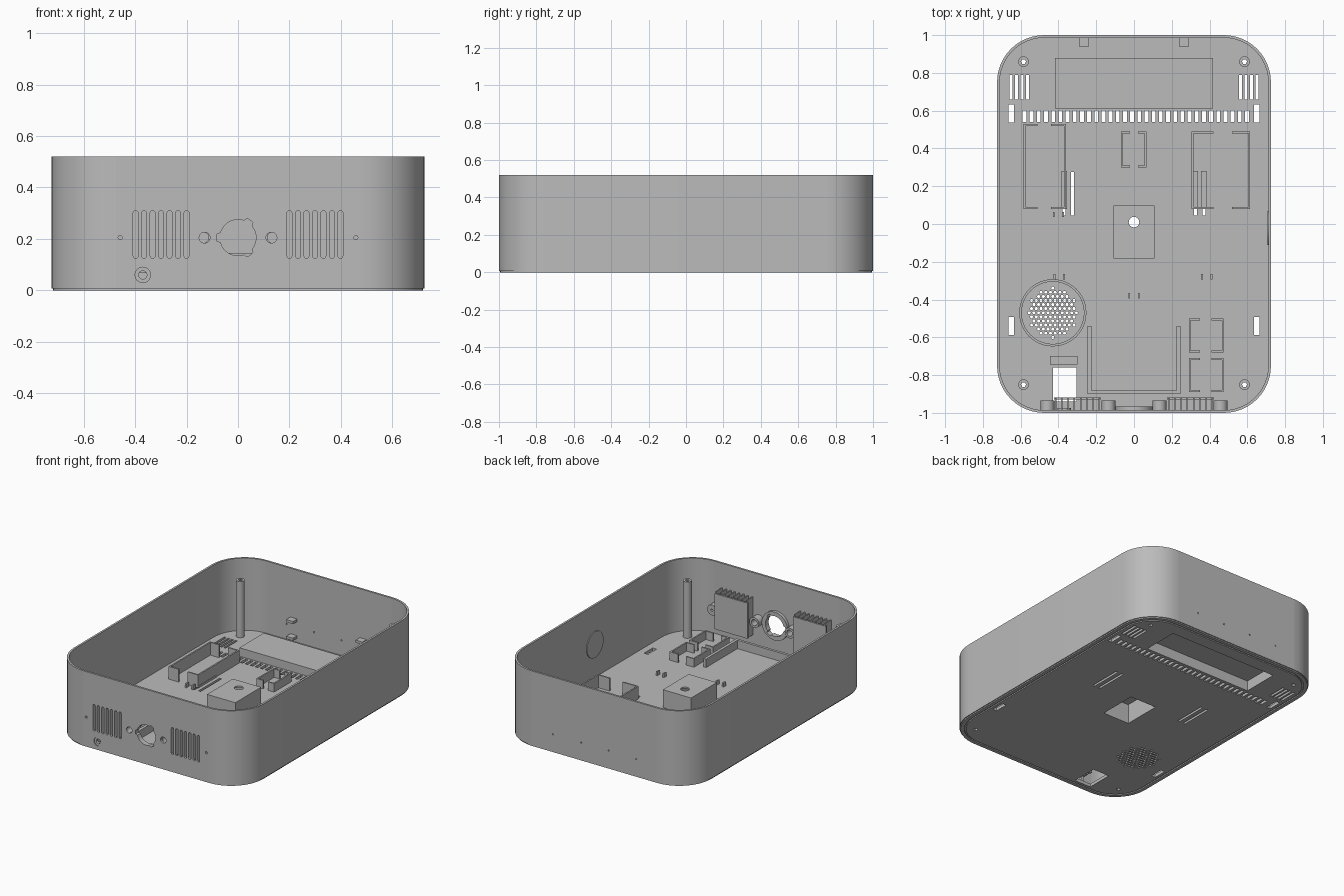
import bpy, bmesh, math
from mathutils import Matrix

cube = bpy.data.objects.get("Cube")
if cube:
    bpy.data.objects.remove(cube, do_unlink=True)

grey = bpy.data.materials.new("plain_grey")
grey.use_nodes = True
COLOR = (0.5, 0.5, 0.5, 1)
grey.diffuse_color = COLOR
grey.node_tree.nodes["Principled BSDF"].inputs["Base Color"].default_value = COLOR

HX, HY, TOP, R, T = 0.725, 1.0, 0.52, 0.25, 0.014
BASE, FLOOR = 0.008, 0.022


def finish(name, mesh):
    ob = bpy.data.objects.new(name, mesh)
    bpy.context.collection.objects.link(ob)
    mesh.materials.clear()
    mesh.materials.append(grey)
    bpy.ops.object.select_all(action='DESELECT')
    ob.select_set(True)
    bpy.context.view_layer.objects.active = ob
    bpy.ops.object.shade_smooth_by_angle(angle=math.radians(30))
    return ob


def plate(name, loops, lo, hi, upright=False):
    """Extrude an outline with holes from lo to hi, along z or (upright) along y."""
    cu = bpy.data.curves.new(name, 'CURVE')
    cu.dimensions, cu.fill_mode = '2D', 'BOTH'
    cu.extrude = (hi - lo) / 2
    for loop in loops:
        sp = cu.splines.new('POLY')
        sp.points.add(len(loop) - 1)
        for p, (u, v) in zip(sp.points, loop):
            p.co = (u, v, 0, 1)
        sp.use_cyclic_u = True
    tmp = bpy.data.objects.new("outline", cu)
    bpy.context.collection.objects.link(tmp)
    deps = bpy.context.evaluated_depsgraph_get()
    mesh = bpy.data.meshes.new_from_object(tmp.evaluated_get(deps))
    bpy.data.objects.remove(tmp, do_unlink=True)
    mid = (lo + hi) / 2
    if upright:
        mesh.transform(Matrix.Translation((0, mid, 0)) @ Matrix.Rotation(math.pi / 2, 4, 'X'))
    else:
        mesh.transform(Matrix.Translation((0, 0, mid)))
    bm = bmesh.new()
    bm.from_mesh(mesh)
    bmesh.ops.remove_doubles(bm, verts=bm.verts, dist=1e-5)
    bmesh.ops.recalc_face_normals(bm, faces=bm.faces)
    bm.to_mesh(mesh)
    bm.free()
    return finish(name, mesh)


def boxes(name, spans):
    """One object from (x0, x1, y0, y1, z0, z1) blocks."""
    bm = bmesh.new()
    for x0, x1, y0, y1, z0, z1 in spans:
        m = Matrix.Translation(((x0 + x1) / 2, (y0 + y1) / 2, (z0 + z1) / 2))
        bmesh.ops.create_cube(bm, size=1, matrix=m @ Matrix.Diagonal((x1 - x0, y1 - y0, z1 - z0, 1)))
    mesh = bpy.data.meshes.new(name)
    bm.to_mesh(mesh)
    bm.free()
    return finish(name, mesh)


def circle(x, y, r, n=24):
    return [(x + r * math.cos(math.tau * i / n), y + r * math.sin(math.tau * i / n)) for i in range(n)]


def rect(x0, x1, y0, y1):
    return [(x0, y0), (x1, y0), (x1, y1), (x0, y1)]


def slot(x, y0, y1, r, n=6):
    arc = [math.pi * i / n for i in range(n + 1)]
    return ([(x + r * math.cos(a), y1 - r + r * math.sin(a)) for a in arc] +
            [(x - r * math.cos(a), y0 + r - r * math.sin(a)) for a in arc])


def rounded(inset, n=12):
    """Rounded footprint, from the front right corner round to the front left."""
    pts, r = [], R - inset
    for k, (sx, sy) in enumerate([(1, -1), (1, 1), (-1, 1), (-1, -1)]):
        for i in range(n + 1):
            a = math.pi / 2 * (k - 1 + i / n)
            pts.append((sx * (HX - R) + r * math.cos(a), sy * (HY - R) + r * math.sin(a)))
    return pts


def keyed(r, notch, n=72):
    """Circle with three outward notches."""
    pts = []
    for i in range(n):
        a = 360 * i / n
        rad = notch if any(abs(a - c) < 13 for c in (55, 180, 305)) else r
        pts.append((rad * math.cos(math.radians(a)), 0.205 + rad * math.sin(math.radians(a))))
    return pts


# Floor openings
holes = [rect(-0.41, 0.41, 0.62, 0.87), rect(-0.1, 0.1, -0.175, 0.09), rect(-0.43, -0.305, -0.94, -0.76)]
holes += [rect(-0.59 + 0.038 * i, -0.57 + 0.038 * i, 0.54, 0.6) for i in range(32)]
for s in (-1, 1):
    holes += [rect(s * x - 0.008, s * x + 0.008, 0.66, 0.79) for x in (0.565, 0.593, 0.621, 0.65)]
    holes += [rect(s * 0.65 - 0.015, s * 0.65 + 0.015, y - 0.047, y + 0.047) for y in (0.585, -0.54)]
    holes += [rect(s * x - 0.008, s * x + 0.008, 0.045, 0.275) for x in (0.325, 0.37)]
    holes += [circle(s * 0.585, y, 0.014, 6) for y in (0.86, -0.85)]
for j in range(-6, 7):
    for i in range(-6, 7):
        x, y = 0.025 * (i + (j % 2) / 2), 0.0217 * j
        if math.hypot(x, y) < 0.132:
            holes.append(circle(x - 0.43, y - 0.47, 0.0088, 6))

plate("floor", [rounded(T / 2)] + holes, BASE, FLOOR)
plate("bottom_panel", [rounded(0.04)] + holes, 0, BASE)
plate("bottom_rim", [rounded(0.006), rounded(0.03)], 0, BASE)

# Walls: two curved sides, pierced front and back panels
outer, inner = rounded(0), rounded(T)
half = len(outer) // 2
side = outer[:half] + inner[:half][::-1]
plate("left_wall", [side], BASE, TOP)
plate("right_wall", [[(-x, y) for x, y in side]], BASE, TOP)
panel = rect(R - HX, HX - R, BASE, TOP)
front = [panel, keyed(0.07, 0.082), circle(-0.37, 0.06, 0.03)]
for s in (-1, 1):
    front += [slot(s * (0.2 + 0.033 * i), 0.125, 0.31, 0.0095) for i in range(7)]
    front += [circle(s * 0.13, 0.205, 0.021), circle(s * 0.458, 0.205, 0.008, 12)]
plate("front_wall", front, -HY, T - HY, True)
plate("back_wall", [panel] + [circle(x, 0.126, 0.005, 8) for x in (-0.32, -0.11, 0.1, 0.315)],
      HY - T, HY, True)
plate("port_ring", [circle(-0.37, 0.06, 0.036), circle(-0.37, 0.06, 0.016)], 0.006 - HY, 0.025 - HY, True)
plate("lens_ring", [circle(0, 0.205, 0.098, 40), keyed(0.07, 0.082)], T - HY, 0.035 - HY, True)

# Front wall bosses and vent baffles
for s, label in ((1, "left"), (-1, "right")):
    for x, r, where in ((0.135, 0.021, "inner"), (0.458, 0.008, "outer")):
        plate(f"{label}_{where}_boss", [circle(s * x, 0.205, 0.036), circle(s * x, 0.205, r)],
              T - HY, -0.935, True)
    cx = s * 0.299
    spans = [(cx - 0.125, cx + 0.125, -0.93, -0.918, 0.09, 0.335)]
    for i in range(8):
        x = s * (0.1835 + 0.033 * i)
        spans.append((x - 0.004, x + 0.004, T - HY, -0.92, 0.09, 0.352))
    boxes(f"{label}_vent_baffle", spans)
    boxes(f"{label}_back_tabs", [(s * 0.265 - 0.026, s * 0.265 + 0.026, 0.94, HY - T, z, z + 0.018)
                                 for z in (0.05, 0.165)])
    for y, end in ((0.86, "back"), (-0.85, "front")):
        plate(f"{end}_{label}_post", [circle(s * 0.585, y, 0.028), circle(s * 0.585, y, 0.014, 6)],
              FLOOR, 0.41)

# Raised pockets over the floor recesses
def pocket(name, x0, x1, y0, y1, h, vents=()):
    t = 0.008
    ring = rect(x0 - t, x1 + t, y0 - t, y1 + t)
    plate(name + "_sides", [ring, rect(x0, x1, y0, y1)], BASE, h - 0.01)
    plate(name + "_roof", [ring, *vents], h - 0.01, h)

pocket("back_pocket", -0.41, 0.41, 0.62, 0.87, 0.08)
pocket("middle_pocket", -0.1, 0.1, -0.175, 0.09, 0.145, [circle(0, 0.01, 0.028)])

# Component holders: side walls with short returns leaving a gap
def holder(name, x0, x1, y0, y1, g0, g1, h, t=0.01):
    spans = [(x0, x0 + t, y0, y1, FLOOR, h), (x1 - t, x1, y0, y1, FLOOR, h)]
    for y in (y0, y1 - t):
        spans += [(x0 + t, g0, y, y + t, FLOOR, h), (g1, x1 - t, y, y + t, FLOOR, h)]
    boxes(name, spans)

holder("right_holder", -0.585, -0.36, 0.08, 0.53, -0.51, -0.44, 0.11)
holder("left_holder", 0.305, 0.615, 0.08, 0.49, 0.42, 0.52, 0.11)
holder("middle_holder", -0.07, 0.065, 0.3, 0.49, -0.02, 0.02, 0.08)
holder("front_holder_a", 0.29, 0.475, -0.68, -0.5, 0.35, 0.41, 0.08)
holder("front_holder_b", 0.29, 0.475, -0.89, -0.71, 0.35, 0.41, 0.08)

# Smaller inside parts
boxes("slot_caps", [(x - 0.014, x + 0.014, 0.08, 0.28, FLOOR, 0.035) for x in (-0.37, 0.325, 0.37)])
boxes("tray_walls", [(-0.245, -0.225, -0.9, -0.54, FLOOR, 0.08), (0.225, 0.245, -0.9, -0.54, FLOOR, 0.08),
                     (-0.225, 0.225, -0.9, -0.882, FLOOR, 0.08)])
boxes("port_stop", [(-0.445, -0.3, -0.745, -0.7, FLOOR, 0.07)])
boxes("cable_clips", [(x + d - 0.005, x + d + 0.005, y - 0.014, y + 0.014, FLOOR, 0.05)
                      for x, y in ((-0.395, -0.28), (0.385, -0.28), (0, -0.38), (-0.4, 0.05))
                      for d in (-0.025, 0.025)])
plate("speaker_ring", [circle(-0.43, -0.47, 0.178, 48), circle(-0.43, -0.47, 0.165, 48)], FLOOR, 0.06)

# Round pad on the inside of the left wall
pad = plate("wall_pad", [circle(0, 0, 0.09, 32)], -0.003, 0.003)
pad.data.transform(Matrix.Translation((HX - T - 0.002, -0.02, 0.25)) @ Matrix.Rotation(math.pi / 2, 4, 'Y'))
